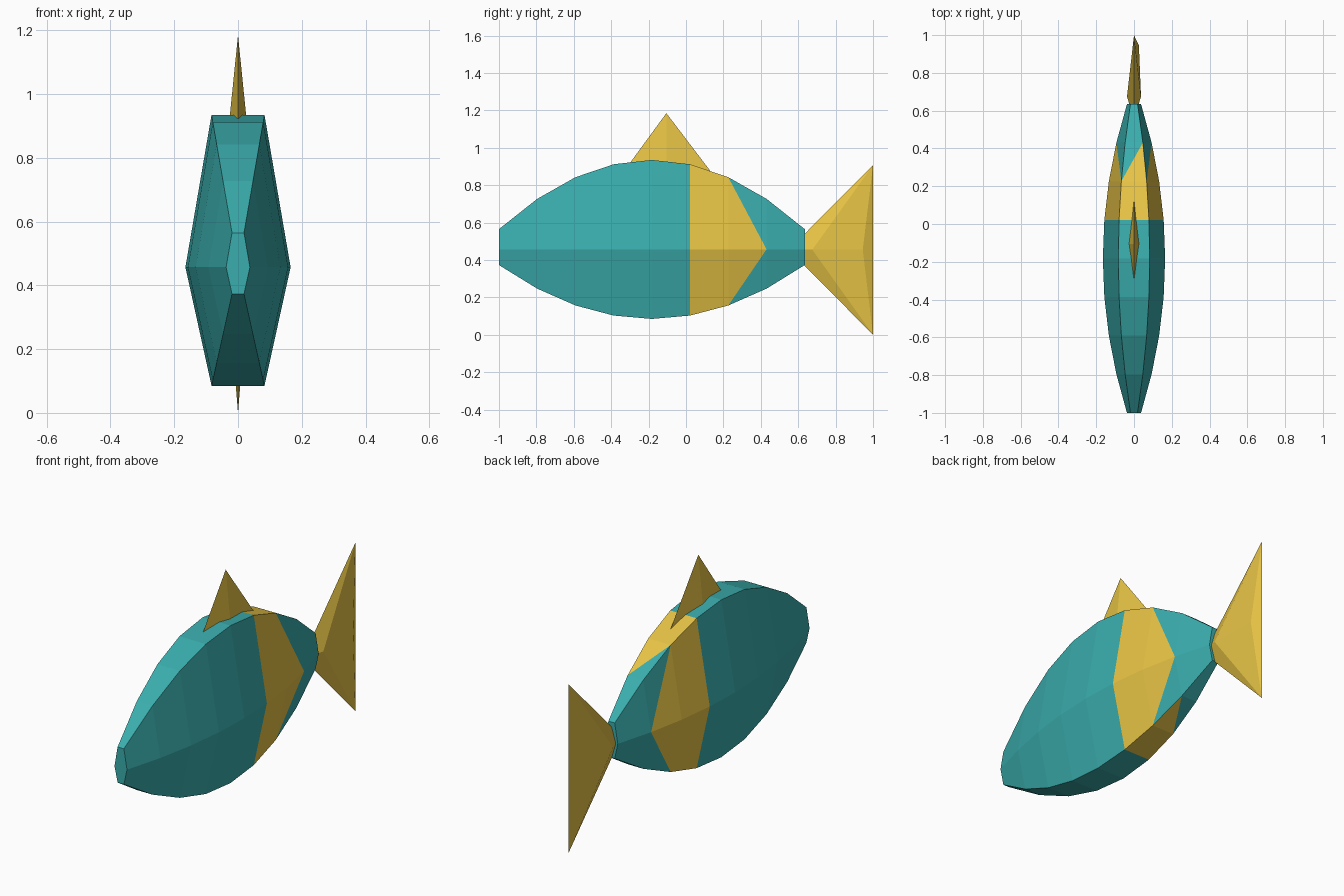
import bpy, bmesh

if "Cube" in bpy.data.objects:
    bpy.data.objects.remove(bpy.data.objects["Cube"])


def material(name, color):
    m = bpy.data.materials.new(name)
    m.diffuse_color = (*color, 1)
    m.use_nodes = True
    m.node_tree.nodes["Principled BSDF"].inputs["Base Color"].default_value = m.diffuse_color
    return m


TEAL = material("teal", (0.043, 0.42, 0.42))
YELLOW = material("yellow", (0.80, 0.55, 0.06))


def make_object(name, bm, mats):
    bmesh.ops.recalc_face_normals(bm, faces=bm.faces[:])
    me = bpy.data.meshes.new(name)
    bm.to_mesh(me)
    bm.free()
    for m in mats:
        me.materials.append(m)
    ob = bpy.data.objects.new(name, me)
    bpy.context.collection.objects.link(ob)
    return ob


def solid(name, points, faces, mat):
    bm = bmesh.new()
    vs = [bm.verts.new(p) for p in points]
    for f in faces:
        bm.faces.new([vs[i] for i in f])
    return make_object(name, bm, [mat])


# Body: six-sided section lofted along a parabolic outline
MID, STEP = 0.457, 1.635 / 8
SECTION = [(0.083, 0.478), (0.165, 0), (0.083, -0.372),
           (-0.083, -0.372), (-0.165, 0), (-0.083, 0.478)]
bm = bmesh.new()
rings = []
for i in range(9):
    s = 1 - 0.774 * (i / 4 - 1) ** 2
    rings.append([bm.verts.new((x * s, -1 + i * STEP, MID + z * s)) for x, z in SECTION])
bm.faces.new(rings[0])
bm.faces.new(rings[-1])

# Each panel is two triangles; k is the corner the diagonal runs forward to
for i in range(8):
    a, b = rings[i], rings[i + 1]
    for p, q, k in [(0, 1, 1), (1, 2, 1), (2, 3, 2), (3, 4, 4), (4, 5, 4), (5, 0, 0)]:
        other = q if k == p else p
        near = bm.faces.new((a[p], a[q], b[k]))
        far = bm.faces.new((a[other], b[k], b[other]))
        # Yellow band: one full row plus the pointed triangles behind it
        near.material_index = int(i in (5, 6))
        far.material_index = int(i == 5)
make_object("body", bm, [TEAL, YELLOW])

# Dorsal fin: slim diamond pyramid sunk into the back
solid("dorsal_fin",
      [(0, -0.105, 1.185), (0, -0.35, 0.85), (0.034, -0.105, 0.85),
       (0, 0.15, 0.85), (-0.034, -0.105, 0.85)],
      [(0, 1, 2), (0, 2, 3), (0, 3, 4), (0, 4, 1), (1, 2, 3, 4)], YELLOW)

# Tail fin: flat triangle with ridged sides, apex inside the body
solid("tail_fin",
      [(0, 0.55, 0.455), (0, 1, 0.907), (0, 1, 0), (0.037, 0.675, 0.455),
       (0.026, 0.945, 0.455), (-0.037, 0.675, 0.455)],
      [(0, 3, 1), (0, 2, 3), (3, 4, 1), (3, 2, 4), (4, 2, 1),
       (0, 1, 5), (0, 5, 2), (5, 1, 2)], YELLOW)
